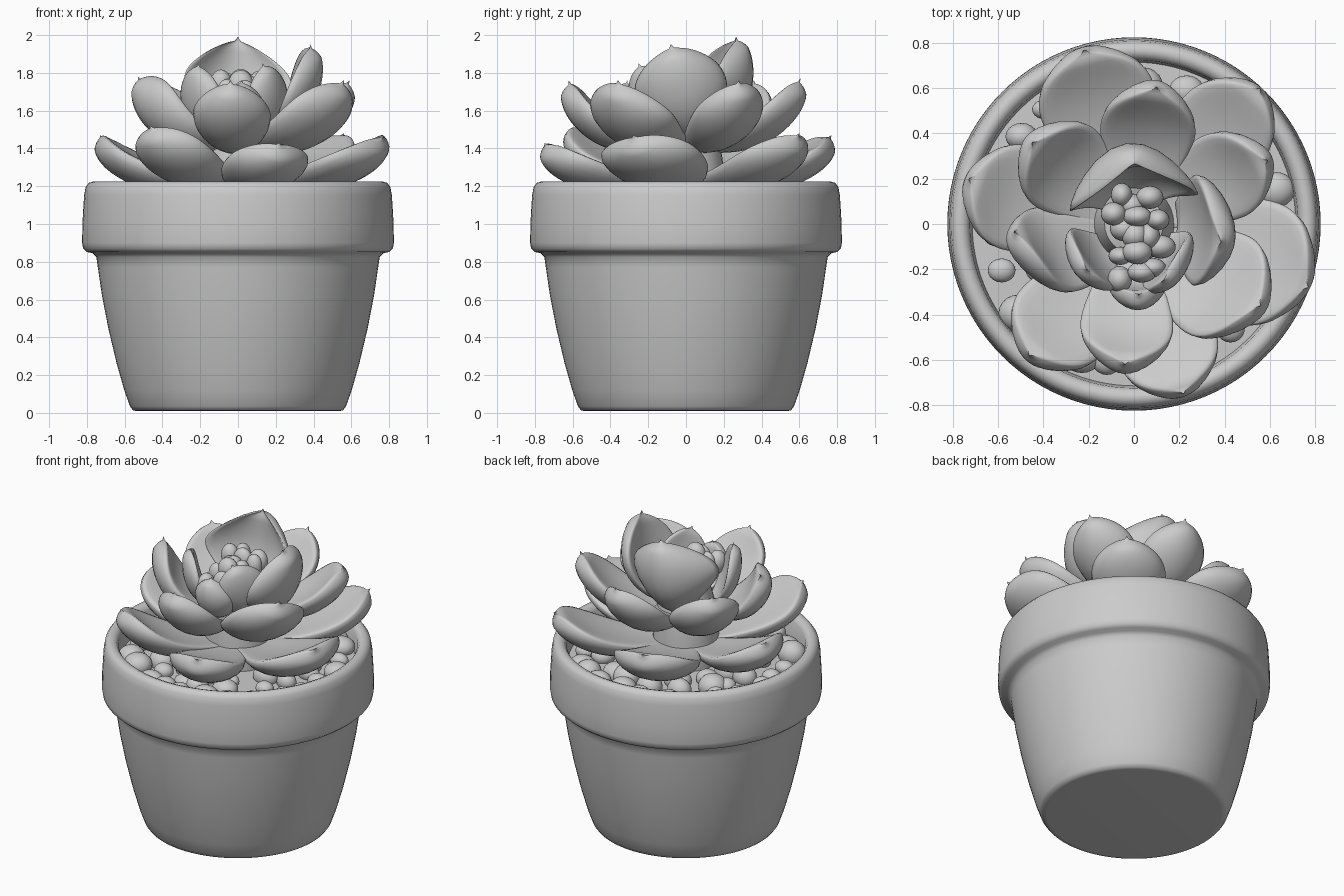
import bpy, bmesh, math, random
from mathutils import Vector

if "Cube" in bpy.data.objects:
    bpy.data.objects.remove(bpy.data.objects["Cube"])

random.seed(4)


def finish(bm, name):
    bmesh.ops.recalc_face_normals(bm, faces=bm.faces[:])
    me = bpy.data.meshes.new(name)
    bm.to_mesh(me)
    bm.free()
    ob = bpy.data.objects.new(name, me)
    bpy.context.collection.objects.link(ob)
    for p in me.polygons:
        p.use_smooth = True
    return ob


def skin(bm, rings):
    # bridge successive closed rings of points and cap both ends
    vs = [[bm.verts.new(p) for p in r] for r in rings]
    n = len(vs[0])
    for a, b in zip(vs, vs[1:]):
        for j in range(n):
            k = (j + 1) % n
            bm.faces.new((a[j], a[k], b[k], b[j]))
    bm.faces.new(vs[0])
    bm.faces.new(vs[-1])


def lathe(name, profile, n=96):
    bm = bmesh.new()
    skin(bm, [[(r * math.cos(2 * math.pi * j / n), r * math.sin(2 * math.pi * j / n), z)
               for j in range(n)] for r, z in profile])
    ob = finish(bm, name)
    bpy.ops.object.select_all(action='DESELECT')
    ob.select_set(True)
    bpy.context.view_layer.objects.active = ob
    bpy.ops.object.shade_smooth_by_angle(angle=math.radians(50))
    return ob


def leaf(name, centre, tip, half_w, thick, cup, base_r, base_z):
    # fleshy leaf swept along a curve from the stem, past centre, to the tip
    c, t = Vector(centre), Vector(tip)
    out = Vector((c.x, c.y, 0)).normalized()
    b = out * base_r + Vector((0, 0, base_z))
    side = Vector((-out.y, out.x, 0))
    rings, n, m = [], 26, 24
    for i in range(n + 1):
        u = min(math.sin(math.pi / 2 * i / n), 0.9997)
        p = b * (1 - u) ** 2 + c * (2 * u * (1 - u)) + t * u * u
        tan = ((c - b) * (1 - u) + (t - c) * u).normalized()
        s = (side - tan * side.dot(tan)).normalized()
        nrm = tan.cross(s)
        if nrm.dot(Vector((0, 0, 1)) - out) < 0:
            nrm = -nrm
        k = max(0, (u - 0.6) / 0.4)
        grow = 0.4 + 0.6 * math.sin(math.pi / 2 * min(u / 0.6, 1))
        # rounded blade plus a small pointed tip
        blade = max(0, 1 - (k / 0.93) ** 2.3) ** 0.65
        f = math.hypot(blade, 0.33 * (1 - k) ** 0.7) / 1.05
        w = half_w * grow * f
        h = thick * grow * min((1 - k ** 3) ** 0.5, 1.5 * f)
        ring = []
        for j in range(m):
            a = 2 * math.pi * j / m
            x, y = math.cos(a), math.sin(a)
            y = math.copysign(abs(y) ** 0.85, y) * (0.45 if y > 0 else 1)
            ring.append(p + s * (w * x) + nrm * (h * y + cup * w * x * x))
        rings.append(ring)
    bm = bmesh.new()
    skin(bm, rings)
    return finish(bm, name)


def blobs(name, items):
    # group of squashed spheres: (position, scale)
    bm = bmesh.new()
    for pos, sc in items:
        made = bmesh.ops.create_icosphere(bm, subdivisions=3, radius=1)['verts']
        for v in made:
            v.co = Vector((v.co.x * sc[0], v.co.y * sc[1], v.co.z * sc[2])) + Vector(pos)
    return finish(bm, name)


# pot with thick rim
lathe("pot", [(0.02, 0.01), (0.53, 0.01), (0.555, 0.012), (0.572, 0.035), (0.602, 0.12), (0.642, 0.26),
              (0.685, 0.44), (0.72, 0.62), (0.742, 0.77), (0.75, 0.825), (0.77, 0.845),
              (0.80, 0.852), (0.82, 0.87), (0.825, 0.9), (0.824, 1.0), (0.815, 1.15),
              (0.807, 1.195), (0.79, 1.218), (0.765, 1.225), (0.74, 1.215), (0.725, 1.19),
              (0.715, 1.08), (0.02, 1.1)]).location.z = -0.01 + 0.01

# pebbles on the soil
stones = []
for ring_r, count in ((0.635, 25), (0.49, 18), (0.36, 12)):
    for i in range(count):
        a = 2 * math.pi * (i + random.uniform(-0.3, 0.3)) / count
        r = ring_r + random.uniform(-0.03, 0.015)
        s = random.uniform(0.055, 0.09)
        stones.append(((r * math.cos(a), r * math.sin(a), 1.11),
                       (s, s * random.uniform(0.75, 1.0), s * random.uniform(0.7, 0.95))))
blobs("pebbles", stones)

# stem hidden inside the rosette
lathe("stem", [(0.02, 1.08), (0.2, 1.08), (0.2, 1.3), (0.17, 1.5), (0.13, 1.66), (0.02, 1.7)], 32)

# outer leaves: centre, tip, half width
outer = [((-0.18, 0.58, 1.23), (-0.22, 0.77, 1.47), 0.26),
         ((0.4, 0.42, 1.23), (0.56, 0.6, 1.48), 0.225),
         ((0.59, -0.16, 1.23), (0.77, -0.28, 1.47), 0.28),
         ((0.145, -0.58, 1.22), (0.22, -0.75, 1.43), 0.225),
         ((-0.33, -0.48, 1.26), (-0.465, -0.58, 1.52), 0.23),
         ((-0.57, 0.1, 1.23), (-0.73, 0.2, 1.47), 0.235)]
for i, (c, t, w) in enumerate(outer):
    leaf(f"outer_leaf_{i + 1}", c, t, w, 0.1, 0.17, 0.1, 1.22)

# middle leaves
middle = [((0.06, 0.46, 1.45), (0.1, 0.605, 1.77), 0.21),
          ((0.42, 0.25, 1.45), (0.59, 0.28, 1.76), 0.2),
          ((0.41, -0.33, 1.42), (0.56, -0.36, 1.76), 0.255),
          ((-0.04, -0.52, 1.43), (-0.04, -0.62, 1.76), 0.205),
          ((-0.38, -0.22, 1.45), (-0.53, -0.03, 1.78), 0.2),
          ((-0.35, 0.29, 1.45), (-0.45, 0.36, 1.76), 0.215)]
for i, (c, t, w) in enumerate(middle):
    leaf(f"middle_leaf_{i + 1}", c, t, w, 0.095, 0.22, 0.08, 1.42)

# upright inner leaves: centre, tip, half width, thickness, cup, base radius
inner = [((-0.05, 0.34, 1.64), (0.0, 0.265, 1.99), 0.285, 0.075, 0.65, 0.12),
         ((0.35, 0.0, 1.6), (0.385, -0.08, 1.95), 0.245, 0.09, 0.28, 0.2),
         ((-0.23, -0.18, 1.56), (-0.21, -0.2, 1.85), 0.165, 0.06, 0.2, 0.16),
         ((0.21, -0.17, 1.56), (0.13, -0.25, 1.85), 0.16, 0.06, 0.2, 0.15),
         ((0.02, -0.35, 1.52), (0.02, -0.31, 1.76), 0.13, 0.07, 0.3, 0.12)]
for i, (c, t, w, h, cup, br) in enumerate(inner):
    leaf(f"inner_leaf_{i + 1}", c, t, w, h, cup, br, 1.48)

# cluster of irregular buds in the heart
buds = []
for x in (-0.07, 0.02, 0.09):
    for y in (-0.22, -0.13, -0.04, 0.04, 0.1):
        z = 1.735 - 1.5 * (x * x + (y + 0.03) ** 2) + random.uniform(-0.03, 0.025)
        buds.append(((x + random.uniform(-0.03, 0.03), y + random.uniform(-0.03, 0.03), z),
                     (random.uniform(0.045, 0.068), random.uniform(0.04, 0.06), 0.075)))
blobs("heart_buds", buds)
